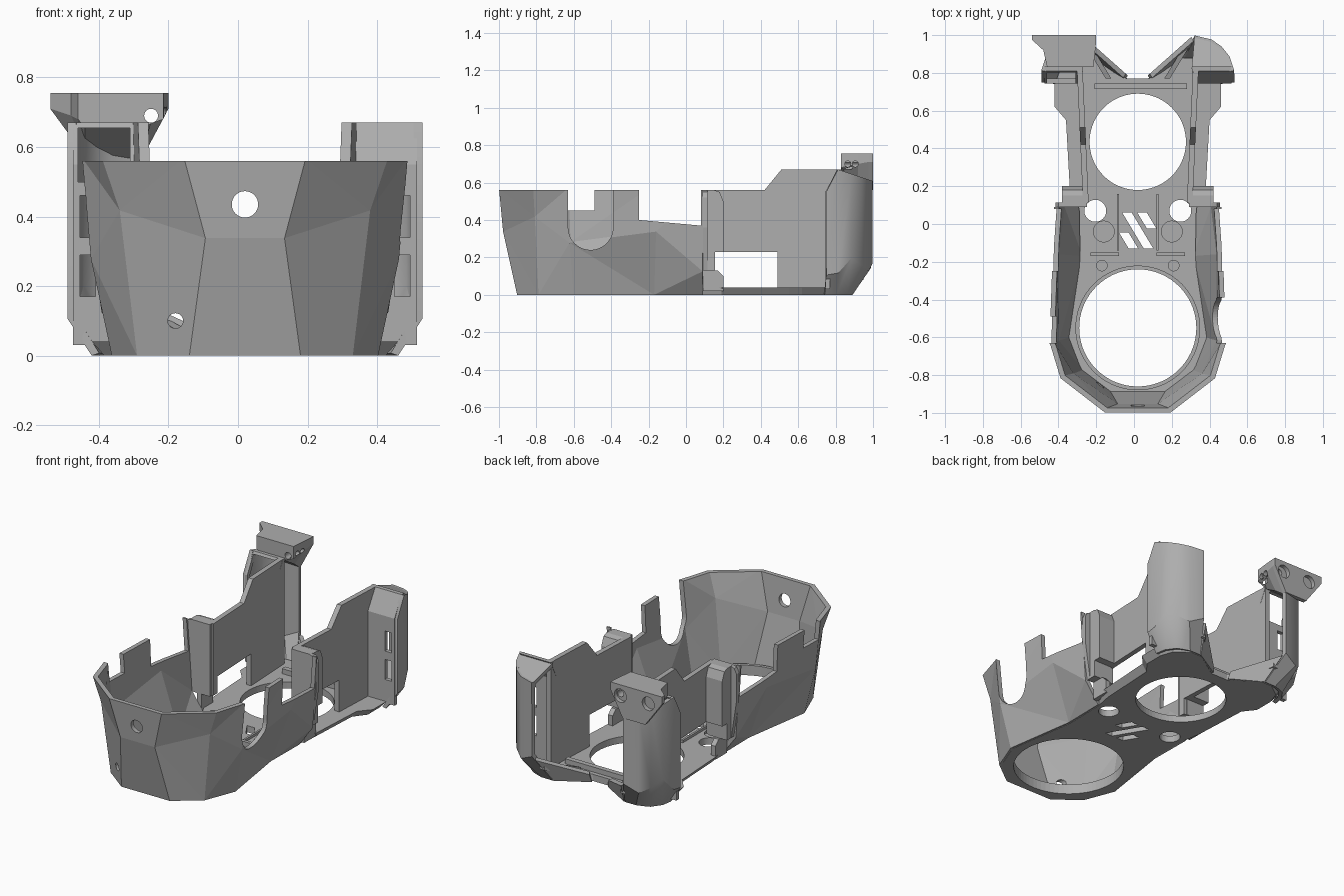
import bpy, bmesh, math
from mathutils import Matrix

if "Cube" in bpy.data.objects:
    bpy.data.objects.remove(bpy.data.objects["Cube"])

CX = 0.02          # symmetry axis of the body
WALL = 0.026

gray = bpy.data.materials.new("plain gray")
gray.use_nodes = True
gray.diffuse_color = (0.42, 0.42, 0.42, 1)
gray.node_tree.nodes["Principled BSDF"].inputs["Base Color"].default_value = (0.42, 0.42, 0.42, 1)


def finish(name, bm):
    bmesh.ops.recalc_face_normals(bm, faces=bm.faces)
    me = bpy.data.meshes.new(name)
    bm.to_mesh(me)
    bm.free()
    me.materials.append(gray)
    ob = bpy.data.objects.new(name, me)
    bpy.context.scene.collection.objects.link(ob)
    return ob


def loft(name, rings, closed=True, tri=False):
    """Skin a list of rings; closed lofts get end caps."""
    bm = bmesh.new()
    rows = [[bm.verts.new(p) for p in r] for r in rings]
    n = len(rows[0])
    for a, b in zip(rows, rows[1:]):
        for i in range(n if closed else n - 1):
            j = (i + 1) % n
            bm.faces.new((a[i], a[j], b[j], b[i]))
    if closed:
        bm.faces.new(rows[0])
        bm.faces.new(rows[-1])
    if tri:
        bmesh.ops.triangulate(bm, faces=bm.faces, quad_method='SHORT_EDGE')
    return finish(name, bm)


def box(name, x, y, z):
    return loft(name, [[(x[0], y[0], h), (x[1], y[0], h), (x[1], y[1], h), (x[0], y[1], h)] for h in z])


def rod(name, center, r, depth, axis='Z', n=48):
    bm = bmesh.new()
    rot = {'X': Matrix.Rotation(math.pi / 2, 4, 'Y'), 'Y': Matrix.Rotation(math.pi / 2, 4, 'X'),
           'Z': Matrix()}[axis]
    bmesh.ops.create_cone(bm, cap_ends=True, segments=n, radius1=r, radius2=r, depth=depth,
                          matrix=Matrix.Translation(center) @ rot)
    return finish(name, bm)


def bake(ob, cutters=(), thick=0.0, even=True):
    """Thicken, cut, keep the result on the ground and drop the helpers."""
    if thick:
        m = ob.modifiers.new("wall", 'SOLIDIFY')
        m.thickness, m.offset, m.use_even_offset = thick, 0, even
    for c in cutters:
        m = ob.modifiers.new("cut", 'BOOLEAN')
        m.operation, m.solver, m.object = 'DIFFERENCE', 'EXACT', c
        c.hide_render = True
    deps = bpy.context.evaluated_depsgraph_get()
    deps.update()
    me = bpy.data.meshes.new_from_object(ob.evaluated_get(deps))
    ob.modifiers.clear()
    ob.data = me
    for v in me.vertices:
        v.co.z = max(v.co.z, 0)
    for c in cutters:
        bpy.data.objects.remove(c)
    return ob


def both(half):
    """Mirror a half outline (dx, y, z) about the body axis."""
    right = [(CX + p[0], *p[1:]) for p in half]
    left = [(CX - p[0], *p[1:]) for p in half]
    return left[::-1] + right


# Faceted front bowl
low = [(.155, -.89, 0), (.30, -.78, 0), (.37, -.60, 0), (.305, -.17, 0), (.31, .09, 0)]
mid = [(.11, -.965, .34), (.35, -.80, .42), (.43, -.62, .28), (.43, -.16, .34), (.40, .09, .13)]
top = [(.17, -.987, .57), (.40, -.81, .57), (.455, -.63, .57), (.44, -.2, .57), (.43, .09, .57)]
bowl = loft("front_bowl", [both(low), both(mid), both(top)], closed=False, tri=True)
cuts = [
    box("cut", (-1, 1), (-1.2, .3), (.56, .8)),
    box("cut", (.2, 1), (-.63, -.39), (.36, .8)),
    rod("cut", (.6, -.51, .36), .12, .8, 'X'),
    box("cut", (-1, -.2), (-.63, -.49), (.45, .8)),
    loft("cut", [[(x, -.25, .40), (x, .08, .37), (x, .08, .8), (x, -.25, .8)] for x in (-1, 1)]),
    rod("cut", (CX, -1, .435), .038, .4, 'Y', 32),
    rod("cut", (-.18, -.9, .10), .022, .3, 'Y', 24),
]
bake(bowl, cuts, WALL)

# Floor with the two large openings
plan = [(.155, -.89), (.30, -.78), (.37, -.60), (.305, -.17), (.31, .08), (.36, .19), (.38, .55),
        (.44, .62), (.44, .74), (.41, .82), (.32, .88), (.24, .88), (.06, .77)]
base = [(x * (.92 if y > .1 else 1), y, 0) for x, y in plan]
floor = loft("floor", [both(base), both([(x, y, .04) for x, y in plan])])
cuts = [rod("cut", (CX, -.55, 0), .31, .3, n=72), rod("cut", (CX, .435, 0), .255, .3, n=72)]
for s in (-1, 1):
    cuts += [rod("cut", (CX + s * .225, .07, 0), .058, .3),
             rod("cut", (CX + s * .18, -.04, .05), .055, .05),
             rod("cut", (CX + s * .19, -.22, .05), .028, .05)]
for dx, y0, y1 in ((-.08, -.13, -.045), (0, -.13, .06), (.08, -.025, .06)):
    # slanted vent slots
    sl = [(CX + dx - (y + .035) * .6 + w, y) for y, w in ((y0, -.025), (y0, .025), (y1, .025), (y1, -.025))]
    cuts.append(loft("cut", [[(x, y, z) for x, y in sl] for z in (-.1, .2)]))
bake(floor, cuts)

# Raised lip round the front opening
lip = rod("opening_lip", (CX, -.55, .045), .33, .03, n=72)
bake(lip, [rod("cut", (CX, -.55, 0), .31, .3, n=72)])

# Low frames around the middle plate and behind the rear opening
for s in (-1, 1):
    e = CX + s * .105
    box("plate_rib", (e - .006, e + .006), (-.14, .16), (.03, .055))
    a, b = sorted((CX + s * .10, CX + s * .25))
    box("floor_rib", (a, b), (-.17, -.15), (.03, .07))
box("rear_rib", (CX - .23, CX + .26), (.715, .745), (.03, .07))

profile = [(.11, .13), (.15, .13), (.15, .23), (.49, .23), (.49, .03), (.83, .03), (.83, .67),
           (.51, .67), (.42, .56), (.11, .56)]

for s, side in ((1, "left"), (-1, "right")):
    def X(dx):
        return CX + s * dx

    # Side panel with a low window and a stepped top
    loft(side + "_panel", [[(X(.255 + .045 * y + t), y, z) for y, z in profile] for t in (0, .03)])

    # Cross plate, block and sill where the panel meets the bowl
    shape = [(.27, .13), (.40, .13), (.435, .36), (.435, .52), (.42, .55), (.39, .56), (.27, .56)]
    loft(side + "_cross_plate", [[(X(x), y, z) for x, z in shape] for y in (.09, .115)])
    block = [(.11, .13), (.155, .13), (.155, .23), (.20, .23), (.20, .50), (.18, .55), (.15, .56), (.11, .56)]
    loft(side + "_block", [[(X(x), y, z) for y, z in block] for x in (.28, .40)])
    sill = [(.09, .02), (.20, .02), (.20, .10), (.17, .13), (.09, .13)]
    loft(side + "_sill", [[(X(x), y, z) for y, z in sill] for x in (.325, .355)])

    # Curved rear tower with faceted foot; its rim slopes down to the back
    foot = [(.43, .74, 0), (.42, .80, 0), (.38, .855, 0), (.345, .87, 0), (.31, .88, 0), (.24, .88, 0)]
    knee = [(.498, .75, .11), (.498, .81, .12), (.475, .88, .20), (.435, .93, .16), (.385, .965, .13),
            (.30, .985, .17)]
    rim = [(x, y, .55 if i == 0 else .67 - .35 * (y - .81)) for i, (x, y, z) in enumerate(knee)]
    tower = loft(side + "_tower", [[(X(x), y, z) for x, y, z in r] for r in (foot, knee, rim)],
                 closed=False)
    bake(tower, (), WALL, even=False)
    bpy.ops.object.select_all(action='DESELECT')
    tower.select_set(True)
    bpy.context.view_layer.objects.active = tower
    bpy.ops.object.shade_smooth_by_angle(angle=math.radians(32))

    # Sloping inner wall of the foot with its strut
    gusset = loft(side + "_foot_wall", [[(X(.24), .88, 0), (X(.06), .775, 0)],
                                        [(X(.29), .98, .15), (X(.07), .785, .05)]], closed=False)
    bake(gusset, (), WALL, even=False)
    loft(side + "_foot_strut", [[(X(.14), .77, z), (X(.17), .77, z), (X(.28), .95, z + .06),
                                 (X(.25), .95, z + .06)] for z in (.02, .06)])

    # Slotted flange between panel and tower, leaning back at the top
    lean = [(.745, .03), (.77, .03), (.77, .54), (.835, .67), (.81, .67), (.745, .55)]
    flange = loft(side + "_flange", [[(X(x), y, z) for y, z in lean] for x in (.29, .495)])
    a, b = sorted((X(.43), X(.475)))
    cuts = [box("cut", (a, b), (.6, .79), h) for h in ((.17, .29), (.34, .46))]
    if s < 0:
        cuts.append(box("cut", (-.46, -.31), (.6, .95), (.50, .655)))
    bake(flange, cuts)

# Sloping roof of the left tower
edge = [(CX + x, y, z) for x, y, z in rim[1:]] + [(CX + .285, .82, .667)]
loft("left_tower_roof", [[(x, y, z - d) for x, y, z in edge] for d in (0, .025)])

# Mounting bracket on top of the right tower
back = [(-.54, .755), (-.20, .755), (-.20, .71), (-.28, .56), (-.43, .56), (-.54, .71)]
middle = [(-.48, .755), (-.205, .755), (-.205, .70), (-.27, .60), (-.44, .60), (-.48, .69)]
front = [(-.46, .755), (-.215, .755), (-.215, .68), (-.28, .655), (-.44, .655), (-.46, .68)]
bracket = loft("bracket", [[(x, y, z) for x, z in r]
                           for r, y in ((back, 1), (back, .975), (middle, .92), (front, .83))])
cuts = [rod("cut", (x, 1, .69), .04, .05, 'Y', 32) for x in (-.45, -.265)]
cuts.append(rod("cut", (-.25, .95, .69), .02, .5, 'Y', 24))
cuts += [rod("cut", (-.21, y, .70), .016, .1, 'X', 24) for y in (.865, .905)]
bake(bracket, cuts)
